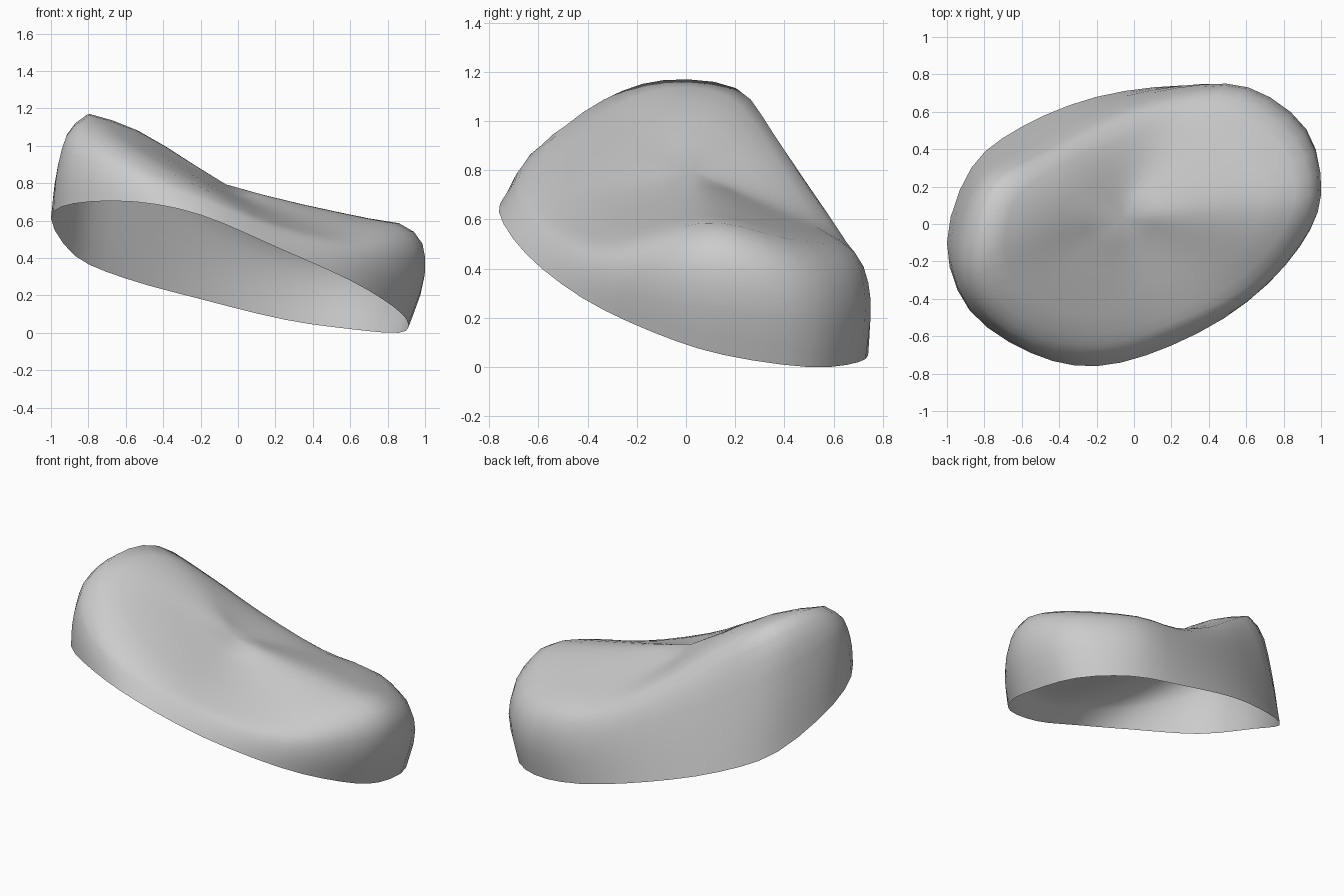
import bpy
import bmesh
from mathutils import Vector

cube = bpy.data.objects.get("Cube")
if cube:
    bpy.data.objects.remove(cube, do_unlink=True)

# Open lower edge of the shell, counter-clockwise from the +x end
RIM = [(.91, .15, .05), (.86, .5, 0), (.6, .7, .02), (.25, .74, .07),
       (-.2, .68, .18), (-.6, .52, .29), (-.87, .3, .41), (-1, -.1, .61),
       (-.88, -.46, .69), (-.55, -.69, .7), (-.2, -.76, .63),
       (.2, -.65, .46), (.6, -.42, .28), (.83, -.13, .14)]

# Rounded shoulder where the wall turns into the crown
SHOULDER = [(.94, .15, .54), (.86, .45, .47), (.55, .67, .46), (.2, .65, .51),
            (-.18, .53, .69), (-.5, .38, .9), (-.77, .22, 1.08), (-.87, -.1, 1.12),
            (-.82, -.37, 1.05), (-.53, -.6, .89), (-.15, -.64, .73),
            (.2, -.53, .58), (.58, -.35, .49), (.83, -.1, .52)]

# Crown height along each column, and the middle of the saddle
CROWN = [.655, .61, .58, .62, .79, 1, 1.14, 1.17, 1.09, .95, .79, .65, .6, .63]
CENTRE = Vector((-.1, .03, .78))
BACK_RIGHT = Vector((-.7, .7, 0))
STEPS = 3


def spline(a, b, c, d, t):
    """Smooth curve from b to c."""
    return b + .5 * t * (c - a + t * (2 * a - 5 * b + 4 * c - d
                                      + t * (3 * (b - c) + d - a)))


def refine(points, closed):
    """Insert smooth in-between points along a path."""
    n = len(points)
    result = []
    for i in range(n if closed else n - 1):
        ids = [i - 1, i, i + 1, i + 2]
        ids = [k % n if closed else min(max(k, 0), n - 1) for k in ids]
        result += [spline(*[points[k] for k in ids], s / STEPS) for s in range(STEPS)]
    return result


# Profile of every column: rim, wall, shoulder, crown; the back wall bulges least
columns = []
for rim, shoulder, height in zip(RIM, SHOULDER, CROWN):
    rim, shoulder = Vector(rim), Vector(shoulder)
    wall = rim.lerp(shoulder, .55)
    outward = Vector((wall.x, wall.y, 0)).normalized()
    bulge = .15 - .13 * max(0, outward.dot(BACK_RIGHT))
    wall += outward * (shoulder.z - rim.z) * bulge
    crown = shoulder.lerp(CENTRE, .33)
    crown.z = height
    columns.append([rim, wall, shoulder, crown])

# Run each profile on through the centre to the opposite crown, then keep its half
rings = [refine(list(ring), True) for ring in zip(*columns)]
crowns = rings[-1]
half = len(crowns) // 2
profiles = []
for i, profile in enumerate(zip(*rings)):
    path = refine(list(profile) + [CENTRE, crowns[i - half]], False)
    profiles.append(path[:-STEPS])

# Skin the profiles into one open shell
bm = bmesh.new()
middle = bm.verts.new(CENTRE)
grid = [[bm.verts.new(p) for p in profile] for profile in profiles]
for i, left in enumerate(grid):
    right = grid[(i + 1) % len(grid)]
    for j in range(len(left) - 1):
        bm.faces.new((left[j], right[j], right[j + 1], left[j + 1]))
    bm.faces.new((left[-1], right[-1], middle))

# Ease the crown so the saddle flows, leaving rim and wall untouched
inner = [middle] + [v for column in grid for v in column[-STEPS - 1:]]
for _ in range(10):
    bmesh.ops.smooth_vert(bm, verts=inner, factor=.5,
                          use_axis_x=True, use_axis_y=True, use_axis_z=True)
for face in bm.faces:
    face.smooth = True

mesh = bpy.data.meshes.new("curved_shell")
bm.to_mesh(mesh)
bm.free()
shell = bpy.data.objects.new("curved_shell", mesh)
bpy.context.collection.objects.link(shell)

# Plain grey surface
grey = bpy.data.materials.new("light_grey")
grey.use_nodes = True
colour = (.6, .6, .6, 1)
grey.diffuse_color = colour
grey.node_tree.nodes["Principled BSDF"].inputs["Base Color"].default_value = colour
mesh.materials.append(grey)
